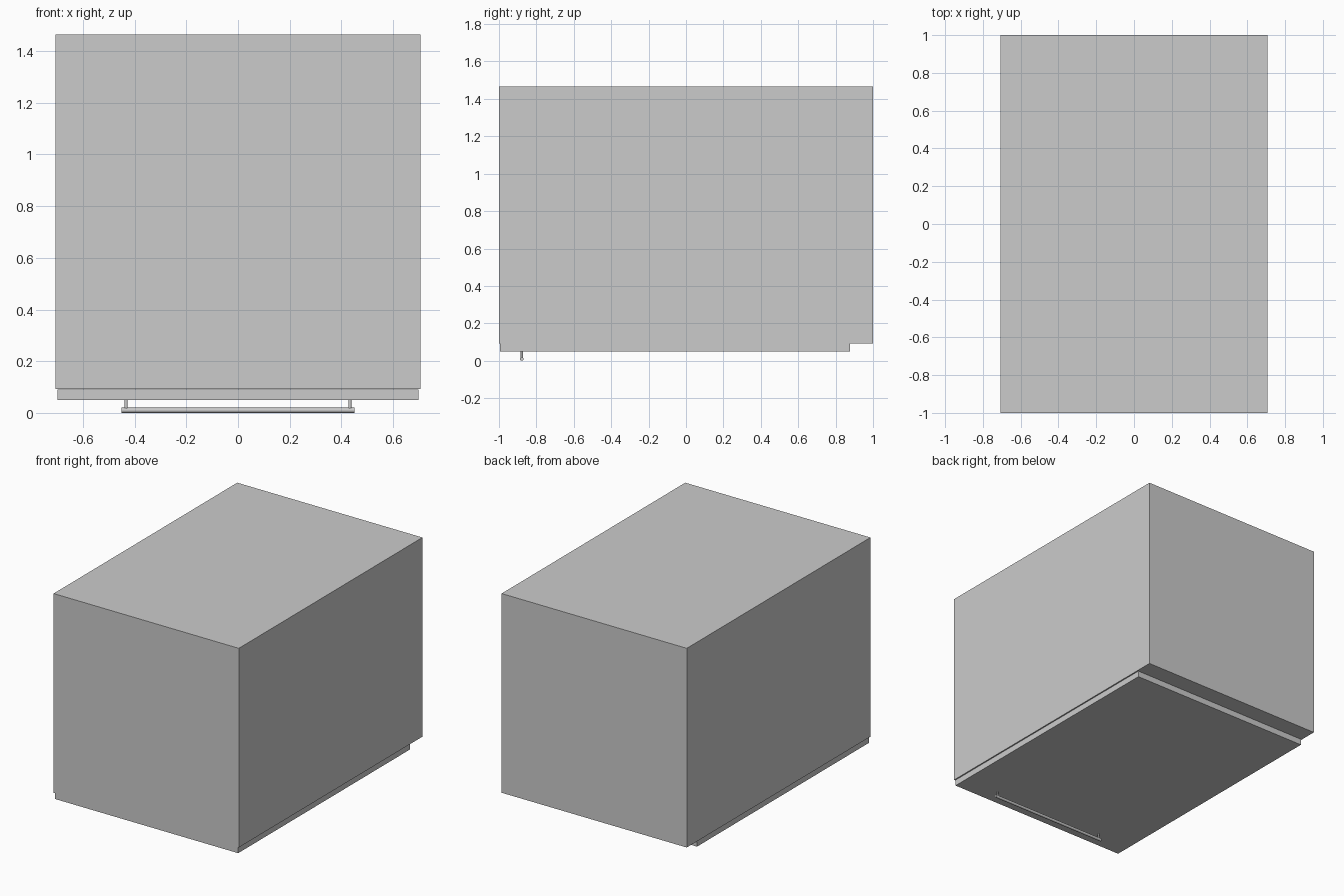
import bpy
import math

if "Cube" in bpy.data.objects:
    bpy.data.objects.remove(bpy.data.objects["Cube"])


def box(name, x, y, z):
    """Box from (min, max) pairs on each axis."""
    bpy.ops.mesh.primitive_cube_add(
        size=1, location=[(a + b) / 2 for a, b in (x, y, z)])
    ob = bpy.context.object
    ob.name = name
    ob.scale = [b - a for a, b in (x, y, z)]
    bpy.ops.object.transform_apply(location=False, rotation=False, scale=True)
    return ob


def rod(name, radius, length, location, rotation=(0, 0, 0)):
    bpy.ops.mesh.primitive_cylinder_add(
        vertices=12, radius=radius, depth=length,
        location=location, rotation=rotation)
    ob = bpy.context.object
    ob.name = name
    bpy.ops.object.shade_smooth_by_angle(angle=math.radians(40))
    return ob


# Main cabinet
box("cabinet_body", (-0.706, 0.706), (-1.0, 1.0), (0.092, 1.465))

# Door panel on the underside, stopping short of the back edge
box("door_panel", (-0.698, 0.698), (-0.995, 0.877), (0.049, 0.091))

# Bar handle across the door with two standoffs
handle_y = -0.878
rod("handle_bar", 0.01, 0.902, (0, handle_y, 0.0115), (0, math.pi / 2, 0))
for side, x in (("left", -0.433), ("right", 0.433)):
    rod("handle_post_" + side, 0.006, 0.036, (x, handle_y, 0.032))

# Lower the handle bar so it rests exactly on z = 0
bpy.data.objects["handle_bar"].location.z = 0.01
